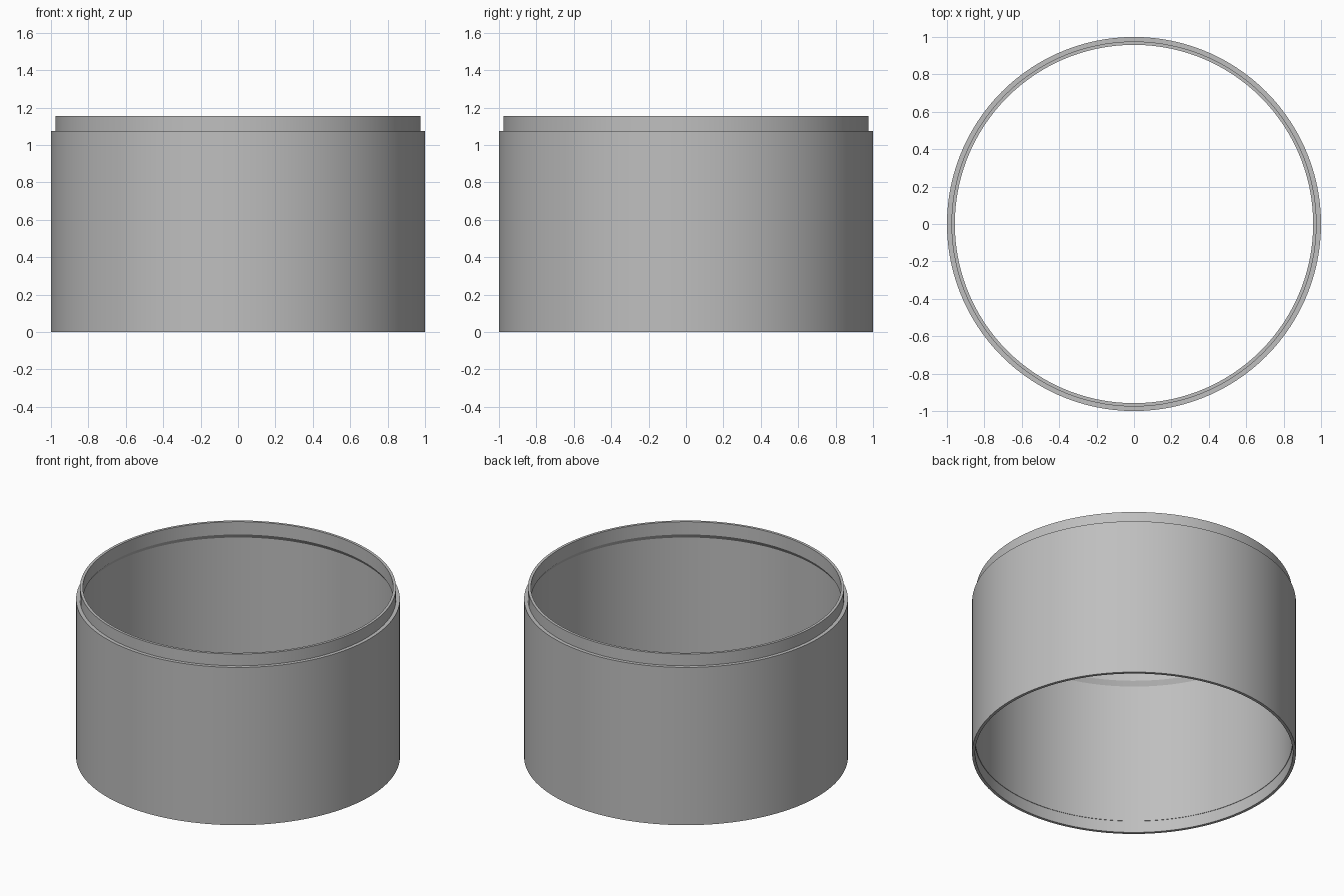
import bpy
import bmesh
import math
from mathutils import Matrix

cube = bpy.data.objects.get("Cube")
if cube:
    bpy.data.objects.remove(cube, do_unlink=True)

SEGMENTS = 120

# Plain grey plastic
grey = bpy.data.materials.new("grey")
grey.use_nodes = True
colour = (0.52, 0.52, 0.52, 1)
grey.diffuse_color = colour
grey.node_tree.nodes["Principled BSDF"].inputs["Base Color"].default_value = colour


def lathe(name, profile, material):
    """Revolve a closed (radius, height) outline about the z axis."""
    bm = bmesh.new()
    rings = []
    for i in range(SEGMENTS):
        turn = Matrix.Rotation(math.tau * i / SEGMENTS, 3, 'Z')
        rings.append([bm.verts.new(turn.col[0] * r + turn.col[2] * z)
                      for r, z in profile])
    count = len(profile)
    for i, ring in enumerate(rings):
        following = rings[(i + 1) % SEGMENTS]
        for j in range(count):
            k = (j + 1) % count
            bm.faces.new((ring[j], following[j], following[k], ring[k]))
    bmesh.ops.recalc_face_normals(bm, faces=bm.faces)
    mesh = bpy.data.meshes.new(name)
    bm.to_mesh(mesh)
    bm.free()
    mesh.materials.append(material)
    obj = bpy.data.objects.new(name, mesh)
    bpy.context.collection.objects.link(obj)
    bpy.ops.object.select_all(action='DESELECT')
    obj.select_set(True)
    bpy.context.view_layer.objects.active = obj
    bpy.ops.object.shade_smooth_by_angle(angle=math.radians(25))
    return obj


# Stacking ring: outer wall, stepped rim, chamfered lip and bottom socket
outline = [
    (1.0, 0.0), (1.0, 1.075),           # outer wall
    (0.976, 1.075), (0.976, 1.155),     # raised rim
    (0.958, 1.155), (0.958, 1.068),     # inside of rim
    (0.978, 1.038),                     # chamfer under the rim
    (0.978, 0.08), (0.981, 0.08),       # inner wall and socket shoulder
    (0.981, 0.0),
]
lathe("stacking_ring_wall", outline, grey)
